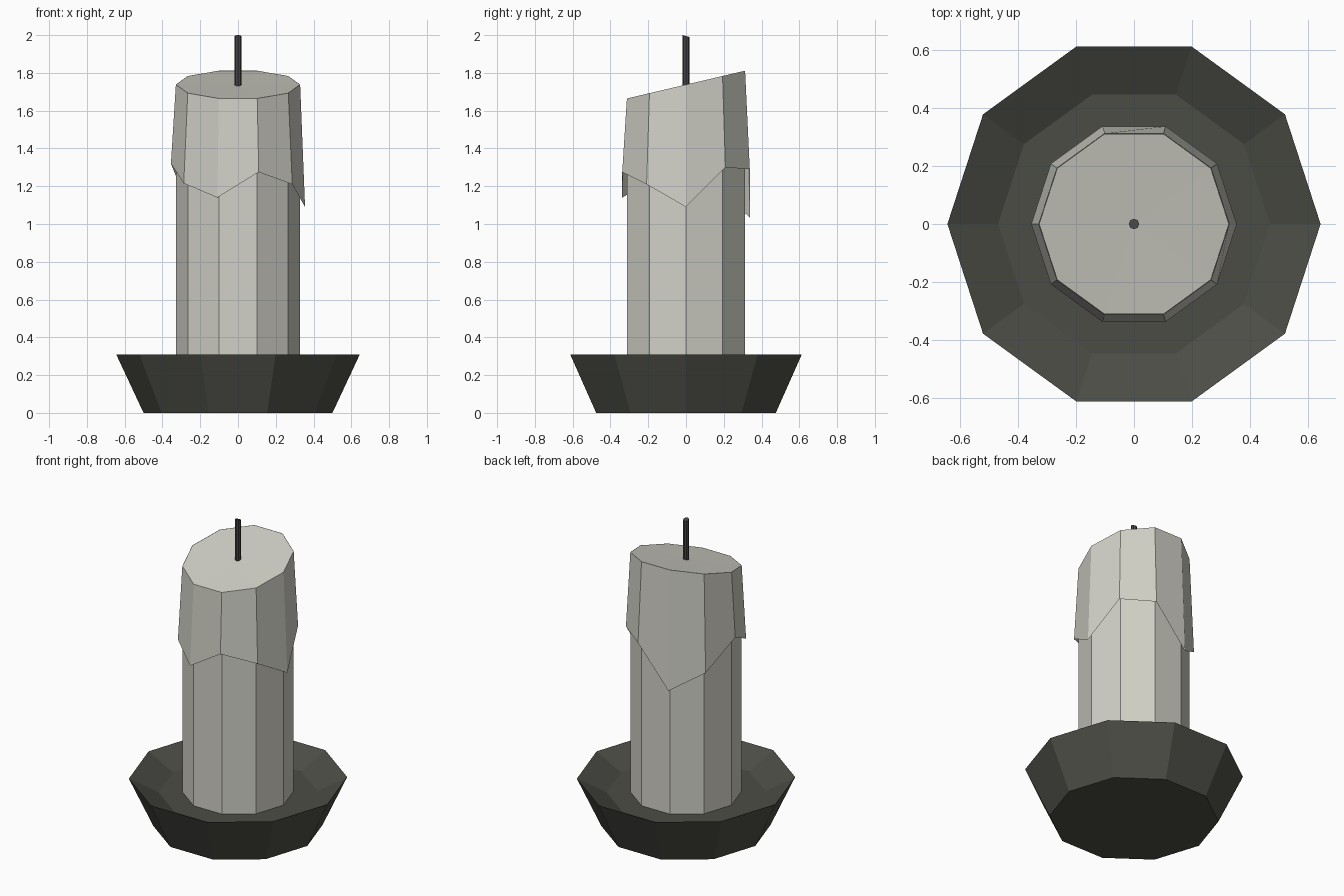
import bpy
import math

if "Cube" in bpy.data.objects:
    bpy.data.objects.remove(bpy.data.objects["Cube"])

N = 10


def material(name, rgb):
    m = bpy.data.materials.new(name)
    m.diffuse_color = (*rgb, 1.0)
    m.use_nodes = True
    m.node_tree.nodes["Principled BSDF"].inputs["Base Color"].default_value = m.diffuse_color
    return m


WAX = material("pale wax", (0.64, 0.635, 0.57))
IRON = material("dark dish", (0.073, 0.073, 0.061))
WICK = material("charred wick", (0.06, 0.06, 0.057))


def ring(radius, height, n=N):
    """Ring of points; height is a function of (index, y)."""
    pts = []
    for i in range(n):
        a = 2 * math.pi * i / n
        y = radius * math.sin(a)
        pts.append((radius * math.cos(a), y, height(i, y)))
    return pts


def loft(name, rings, mat, bottom=None, top=None):
    """Flat-faced skin over rings, with optional fan centres (z) at either end."""
    n = len(rings[0])
    verts = [p for r in rings for p in r]
    faces = []
    for k in range(len(rings) - 1):
        for i in range(n):
            j = (i + 1) % n
            faces.append((k * n + i, k * n + j, (k + 1) * n + j, (k + 1) * n + i))
    last = (len(rings) - 1) * n
    if bottom is not None:
        verts.append((0, 0, bottom))
        c = len(verts) - 1
        faces += [(c, (i + 1) % n, i) for i in range(n)]
    if top is not None:
        verts.append((0, 0, top))
        c = len(verts) - 1
        faces += [(c, last + i, last + (i + 1) % n) for i in range(n)]
    me = bpy.data.meshes.new(name)
    me.from_pydata(verts, [], faces)
    me.materials.append(mat)
    ob = bpy.data.objects.new(name, me)
    bpy.context.collection.objects.link(ob)
    return ob


def flat(z):
    return lambda i, y: z


def slope(i, y):
    return 1.738 + 0.235 * y


# Dish: outside wall, sharp rim, inside wall and raised floor
loft("dish", [ring(0.50, flat(0.0)), ring(0.645, flat(0.31)), ring(0.47, flat(0.22))],
     IRON, bottom=0.0, top=0.22)

# Candle body with slanted, slightly sunken top
loft("candle", [ring(0.328, flat(0.22)), ring(0.328, slope)], WAX, bottom=0.22, top=1.735)

# Melted wax skirt hanging from the top edge
drips = [1.09, 1.30, 1.29, 1.035, 1.15, 1.32, 1.215, 1.14, 1.275, 1.21]
loft("melted_wax", [ring(0.355, lambda i, y: drips[i]), ring(0.329, slope)], WAX)

# Wick with a slightly slanted tip
loft("wick", [ring(0.018, flat(1.72), 8), ring(0.018, lambda i, y: 1.995 - 0.28 * y, 8)],
     WICK, bottom=1.72, top=1.995)
